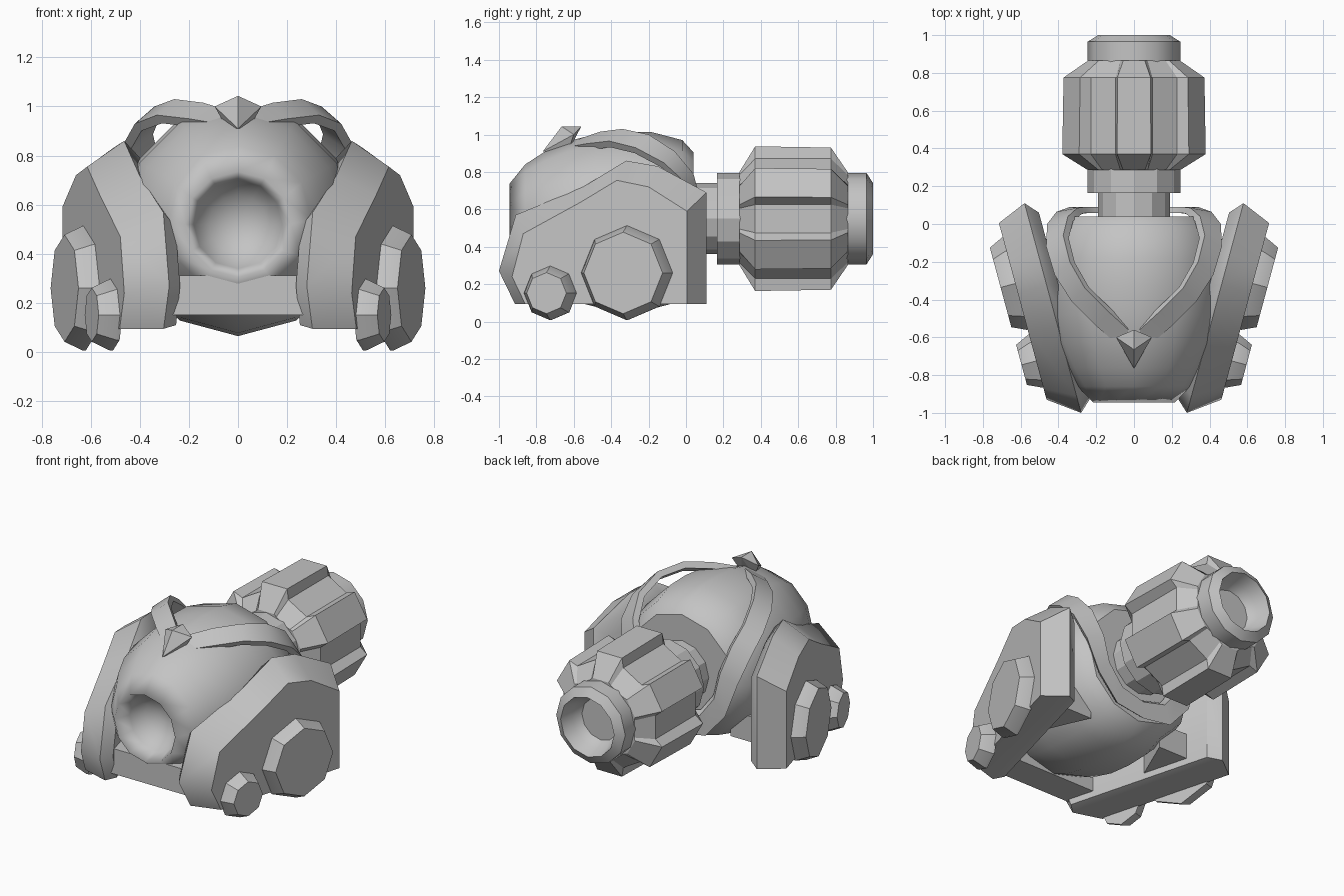
import bpy, bmesh, math
from mathutils import Vector

if "Cube" in bpy.data.objects:
    bpy.data.objects.remove(bpy.data.objects["Cube"])

grey = bpy.data.materials.new("mid grey")
grey.diffuse_color = (0.55, 0.55, 0.55, 1)
grey.use_nodes = True
grey.node_tree.nodes["Principled BSDF"].inputs["Base Color"].default_value = grey.diffuse_color


def make(name, verts, faces, smooth=None):
    me = bpy.data.meshes.new(name)
    me.from_pydata([tuple(v) for v in verts], [], faces)
    bm = bmesh.new()
    bm.from_mesh(me)
    bmesh.ops.recalc_face_normals(bm, faces=bm.faces)
    bm.to_mesh(me)
    bm.free()
    me.materials.append(grey)
    ob = bpy.data.objects.new(name, me)
    bpy.context.collection.objects.link(ob)
    if smooth:
        bpy.ops.object.select_all(action='DESELECT')
        ob.select_set(True)
        bpy.context.view_layer.objects.active = ob
        bpy.ops.object.shade_smooth_by_angle(angle=math.radians(smooth))
    return ob


def loft(name, rings, smooth=None):
    """Skin equal-length closed rings and cap both ends."""
    n = len(rings[0])
    verts = [p for r in rings for p in r]
    faces = [(k * n + i, k * n + (i + 1) % n, (k + 1) * n + (i + 1) % n, (k + 1) * n + i)
             for k in range(len(rings) - 1) for i in range(n)]
    faces += [tuple(range(n)), tuple(range((len(rings) - 1) * n, len(rings) * n))]
    return make(name, verts, faces, smooth)


def lathe(name, profile, z, n=12, smooth=None):
    """Revolve (y, radius) pairs about a lengthwise axis at height z."""
    rings = [[(r * math.sin(2 * math.pi * i / n), y, z + r * math.cos(2 * math.pi * i / n))
              for i in range(n)] for y, r in profile]
    return loft(name, rings, smooth)


def mirrored(ob):
    ob.modifiers.new("mirror", 'MIRROR')
    return ob


# Round hull with a soft-rimmed dish at the front and a flat back
hull = lathe("hull", [(-0.74, 0.04), (-0.77, 0.12), (-0.84, 0.18), (-0.945, 0.215), (-0.86, 0.30),
                      (-0.76, 0.365), (-0.63, 0.425), (-0.48, 0.462), (-0.33, 0.475),
                      (-0.18, 0.472), (-0.02, 0.43), (0.04, 0.365)], 0.54, smooth=38)
for e in hull.data.edges:
    if all(hull.data.vertices[i].co.y < -0.8 for i in e.vertices):
        e.use_edge_sharp = False
for v in hull.data.vertices:
    if v.co.y < -0.7 and abs(v.co.x) < 0.22 and abs(v.co.z - 0.54) < 0.22:
        v.co.z -= 0.02

# Neck, collar and hollow end cap of the rear barrel
lathe("neck", [(0.0, 0.19), (0.2, 0.19)], 0.55, smooth=20)
lathe("collar", [(0.165, 0.245), (0.3, 0.245)], 0.55, smooth=20)
lathe("barrel_end", [(0.84, 0.245), (0.965, 0.245), (1.0, 0.19), (0.92, 0.165), (0.86, 0.13),
                     (0.825, 0.08), (0.81, 0.03)], 0.55, smooth=35)

# Barrel drum with six raised, slant-sided panels
def drum_ring(y, low, high):
    pts = []
    for k in range(6):
        for off, r in ((-17, low), (-13, high), (13, high), (17, low)):
            a = math.radians(30 + 60 * k + off)
            pts.append((r * math.cos(a), y, 0.55 + r * math.sin(a)))
    return pts

loft("barrel_drum", [drum_ring(0.285, 0.245, 0.255), drum_ring(0.37, 0.335, 0.397),
                     drum_ring(0.775, 0.335, 0.39), drum_ring(0.865, 0.245, 0.255)])

# Splayed side plates: three outlines, each on its own slanted plane
INNER = [(-0.93, 0.27), (-0.86, 0.51), (-0.54, 0.66), (-0.33, 0.79),
         (-0.17, 0.76), (0.06, 0.64), (0.06, 0.11), (-0.87, 0.11)]
MIDDLE = [(-1.0, 0.27), (-0.91, 0.57), (-0.55, 0.72), (-0.32, 0.86),
          (-0.15, 0.83), (0.11, 0.69), (0.11, 0.095), (-0.915, 0.095)]
OUTER = [(-0.93, 0.24), (-0.87, 0.47), (-0.56, 0.64), (-0.37, 0.755),
         (-0.2, 0.72), (0.005, 0.59), (0.005, 0.095), (-0.86, 0.095)]
SLOPE = 0.27
mirrored(loft("side_plate", [[(x0 + SLOPE * y, y, z) for y, z in line]
                             for x0, line in ((0.487, INNER), (0.55, MIDDLE), (0.714, OUTER))],
              smooth=40))

# Eight-sided bosses on the plates
def boss(name, y, z, radius, face, depth):
    along = Vector((SLOPE, 1, 0)).normalized()
    out = Vector((along.y, -along.x, 0))
    c = Vector((0.714 + SLOPE * y, y, z))
    rings = []
    for d, r in ((-0.01, radius), (0.005, radius), (depth, face)):
        rings.append([c + out * d + along * r * math.sin(i * math.pi / 4)
                      + Vector((0, 0, r * math.cos(i * math.pi / 4))) for i in range(8)])
    mirrored(loft(name, rings, smooth=30))

boss("large_boss", -0.315, 0.26, 0.253, 0.218, 0.08)
boss("small_boss", -0.725, 0.152, 0.145, 0.11, 0.08)

# Cross bar between the plates at the front, and small rear gussets
def prism(name, outline, low, high):
    return loft(name, [[(x, y, z) for x, y in outline] for z in (low, high)])

prism("front_bar", [(-0.27, -0.91), (0.27, -0.91), (0.33, -0.72), (-0.33, -0.72)], 0.15, 0.312)
mirrored(prism("rear_gusset", [(0.5, -0.08), (0.26, -0.08), (0.40, -0.40)], 0.15, 0.312))

# Raised band sweeping from the crest round and under the neck
UP = [(0.03, -0.56, 0.98), (0.14, -0.46, 1.015), (0.26, -0.34, 1.03), (0.34, -0.2, 1.0),
      (0.375, -0.06, 0.91), (0.35, 0.04, 0.79), (0.30, 0.085, 0.62), (0.26, 0.09, 0.45),
      (0.16, 0.09, 0.32), (0, 0.09, 0.28)]
LOW = [(0.05, -0.67, 0.925), (0.2, -0.54, 0.95), (0.33, -0.41, 0.965), (0.42, -0.27, 0.93),
       (0.465, -0.12, 0.85), (0.46, 0.0, 0.74), (0.41, 0.065, 0.57), (0.34, 0.09, 0.36),
       (0.2, 0.09, 0.20), (0, 0.09, 0.17)]
centre = Vector((0, -0.3, 0.54))
rings = []
for u, w in zip(UP, LOW):
    u, w = Vector(u), Vector(w)
    inward = (centre - (u + w) / 2).normalized() * 0.04
    rings.append([u, w, w + inward, u + inward])
mirrored(loft("hull_band", rings, smooth=40))

# Faceted crest at the front of the band
V = [(0, -0.765, 0.91), (0, -0.665, 1.043), (0, -0.56, 1.043),
     (0.095, -0.6, 1.0), (-0.095, -0.6, 1.0), (0.045, -0.63, 0.91), (-0.045, -0.63, 0.91)]
make("crest", V, [(0, 3, 1), (0, 1, 4), (1, 3, 2), (1, 2, 4), (0, 5, 3), (0, 4, 6),
                  (0, 6, 5), (2, 3, 5), (2, 6, 4), (2, 5, 6)])
